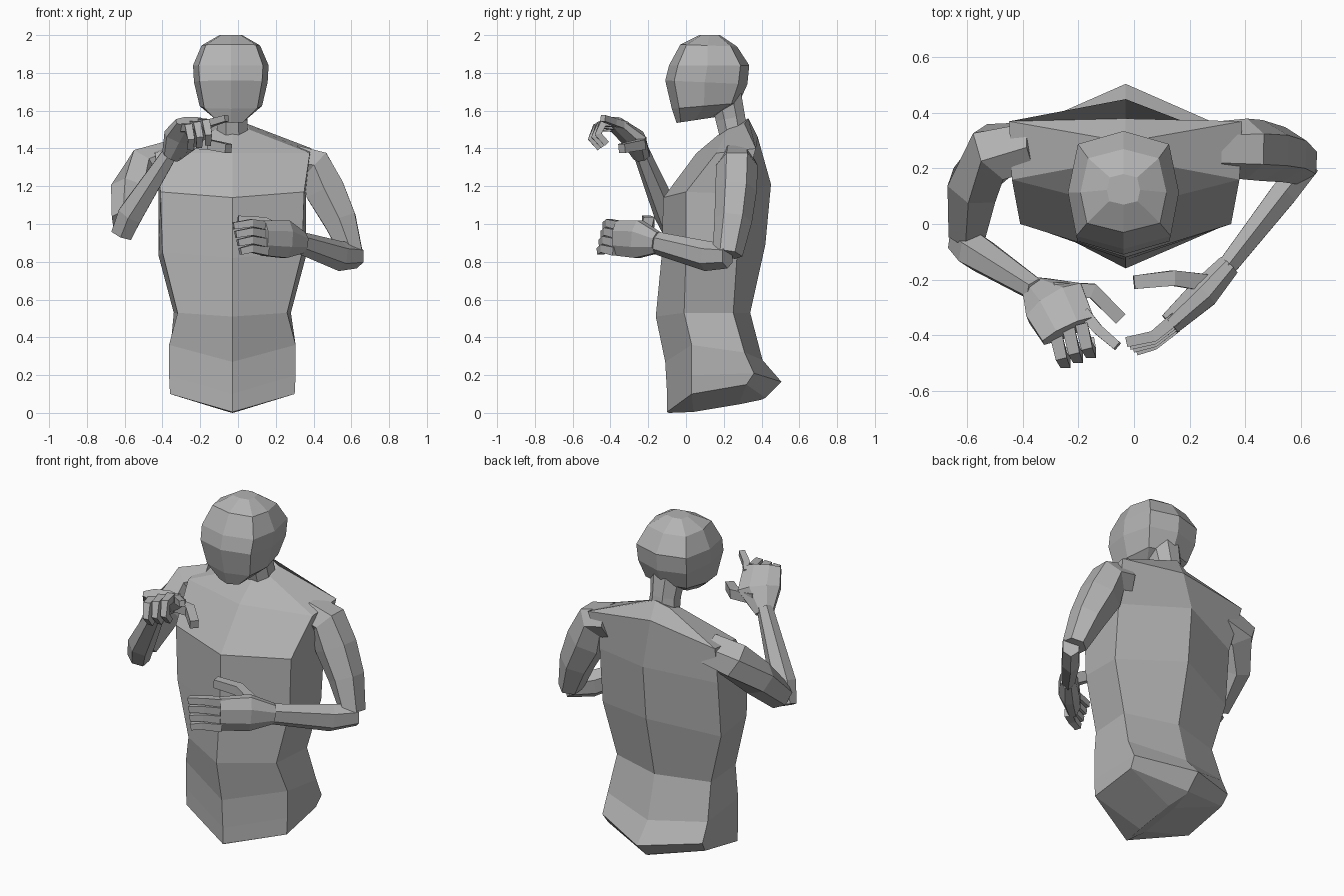
import bpy
import bmesh
import math
from mathutils import Vector

if "Cube" in bpy.data.objects:
    bpy.data.objects.remove(bpy.data.objects["Cube"], do_unlink=True)

CENTRE = -.03  # body's plane of symmetry

clay = bpy.data.materials.new("clay_grey")
clay.use_nodes = True
GREY = (.45, .45, .45, 1)
clay.diffuse_color = GREY
clay.node_tree.nodes["Principled BSDF"].inputs["Base Color"].default_value = GREY


def loft(name, rings):
    """Skin a stack of equal-sized vertex rings and cap both ends."""
    bm = bmesh.new()
    rows = [[bm.verts.new(point) for point in ring] for ring in rings]
    count = len(rows[0])
    for low, high in zip(rows, rows[1:]):
        for i in range(count):
            j = (i + 1) % count
            bm.faces.new((low[i], low[j], high[j], high[i]))
    bm.faces.new(rows[0][::-1])
    bm.faces.new(rows[-1])
    bmesh.ops.recalc_face_normals(bm, faces=bm.faces)
    mesh = bpy.data.meshes.new(name)
    bm.to_mesh(mesh)
    bm.free()
    mesh.materials.append(clay)
    obj = bpy.data.objects.new(name, mesh)
    bpy.context.collection.objects.link(obj)


def tube(name, path, sizes, sides, up):
    """Sweep a polygon along a path; each size is (across, along up)."""
    path = [Vector(p) for p in path]
    rings = []
    for i, centre in enumerate(path):
        before = path[max(i - 1, 0)]
        after = path[min(i + 1, len(path) - 1)]
        along = (after - before).normalized()
        across = along.cross(Vector(up)).normalized()
        lift = across.cross(along)
        ring = []
        for k in range(sides):
            angle = math.tau * (k + .5) / sides
            ring.append(centre + across * sizes[i][0] * math.cos(angle)
                        + lift * sizes[i][1] * math.sin(angle))
        rings.append(ring)
    loft(name, rings)


def finger(name, path, radius, up=(0, 0, 1)):
    """Square tapering finger."""
    sizes = [(radius * (1 - .1 * i),) * 2 for i in range(len(path))]
    tube(name, path, sizes, 4, up)


def mirrored_ring(front, sides, back, middle=CENTRE):
    """Ring from centre front, side points (half width, y, z) and centre back."""
    left = [(middle + w, y, z) for w, y, z in sides]
    right = [(middle - w, y, z) for w, y, z in reversed(sides)]
    return [(middle, *front)] + left + [(middle, *back)] + right


# Torso from its keel upwards:
# centre front (y, z), front side, back side, centre back (y, z)
torso_rings = [
    ((-.09, 0), [(.02, .04, .005), (.02, .28, .045)], (.40, .07)),
    ((-.10, .005), [(.33, .03, .10), (.32, .32, .15)], (.42, .08)),
    ((-.10, .10), [(.335, .03, .20), (.33, .36, .21)], (.505, .165)),
    ((-.11, .27), [(.335, .03, .36), (.33, .31, .32)], (.405, .28)),
    ((-.16, .51), [(.29, -.01, .53), (.31, .25, .53)], (.34, .53)),
    ((-.13, .82), [(.37, 0, .85), (.39, .27, .83)], (.42, .89)),
    ((-.12, 1.14), [(.38, 0, 1.17), (.39, .30, 1.16)], (.45, 1.21)),
    ((.055, 1.375), [(.41, .16, 1.375), (.42, .37, 1.4)], (.38, 1.46)),
    ((.18, 1.48), [(.09, .22, 1.5), (.08, .31, 1.53)], (.33, 1.56)),
]
loft("torso", [mirrored_ring(*ring) for ring in torso_rings])

# Neck leans forward into the skull
tube("neck", [(CENTRE, .25, 1.48), (CENTRE, .235, 1.56), (CENTRE, .21, 1.68)],
     [(.09, .08), (.085, .085), (.1, .09)], 8, (0, 1, 0))

# Head: half width, front (y, z), back (y, z)
head_levels = [
    (.075, (-.05, 1.535), (.15, 1.565)),
    (.165, (-.075, 1.61), (.28, 1.64)),
    (.195, (-.11, 1.76), (.325, 1.74)),
    (.20, (-.09, 1.84), (.335, 1.84)),
    (.155, (-.03, 1.95), (.27, 1.94)),
    (.06, (.07, 2), (.18, 2)),
]


def head_ring(half, front, back):
    front, back = Vector(front), Vector(back)
    sides = []
    for width, depth in ((.85, .11), (1, .48), (.82, .89)):
        y, z = front.lerp(back, depth)
        sides.append((half * width, y, z))
    return mirrored_ring(front, sides, back, CENTRE - .008)


loft("head", [head_ring(*level) for level in head_levels])

# Left arm, folded across the belly
tube("left_upper_arm",
     [(.3, .27, 1.33), (.405, .27, 1.31), (.46, .265, 1.18),
      (.54, .25, 1.02), (.605, .22, .84)],
     [(.1, .1), (.105, .11), (.12, .11), (.1, .1), (.065, .08)], 6, (0, 1, 0))
tube("left_forearm",
     [(.63, .22, .83), (.54, .11, .83), (.33, -.16, .9)],
     [(.05, .065), (.055, .08), (.04, .06)], 6, (0, 0, 1))
tube("left_palm",
     [(.34, -.15, .9), (.25, -.25, .92), (.13, -.36, .925)],
     [(.045, .06), (.06, .108), (.045, .1)], 8, (0, 0, 1))
for i, label in enumerate(("index", "middle", "ring", "little")):
    z = .99 - .045 * i
    y = -.34 - .01 * i
    finger("left_" + label + "_finger",
           [(.15, y, z), (.07, y - .065, z + .015), (-.025 + .012 * i, y - .085, z)],
           .032)
finger("left_thumb", [(.25, -.21, .95), (.14, -.195, 1.01), (0, -.21, 1.02)], .043)

# Right arm, raised in front of the shoulder
tube("right_upper_arm",
     [(-.36, .28, 1.34), (-.5, .26, 1.3), (-.575, .14, 1.17), (-.6, -.03, 1.01)],
     [(.1, .1), (.115, .11), (.105, .1), (.075, .08)], 6, (0, 0, 1))
tube("right_forearm",
     [(-.615, -.06, .945), (-.57, -.1, 1.05), (-.35, -.24, 1.39)],
     [(.065, .055), (.075, .07), (.045, .045)], 6, (0, 1, 0))
tube("right_palm",
     [(-.355, -.235, 1.36), (-.285, -.285, 1.46), (-.235, -.385, 1.54)],
     [(.045, .055), (.055, .125), (.035, .11)], 8, (.92, .38, 0))
for i, label in enumerate(("middle", "ring", "little")):
    step = Vector((-.046, -.018, -.012)) * i
    curl = [(-.19, -.36, 1.535), (-.17, -.44, 1.535),
            (-.155, -.465, 1.475), (-.16, -.42, 1.425)]
    finger("right_" + label + "_finger",
           [Vector(p) + step for p in curl], .032, (1, 0, 0))
finger("right_index_finger",
       [(-.18, -.32, 1.52), (-.13, -.38, 1.54), (-.06, -.44, 1.56)], .029)
finger("right_thumb",
       [(-.29, -.24, 1.43), (-.15, -.24, 1.42), (-.05, -.34, 1.4)], .042)
